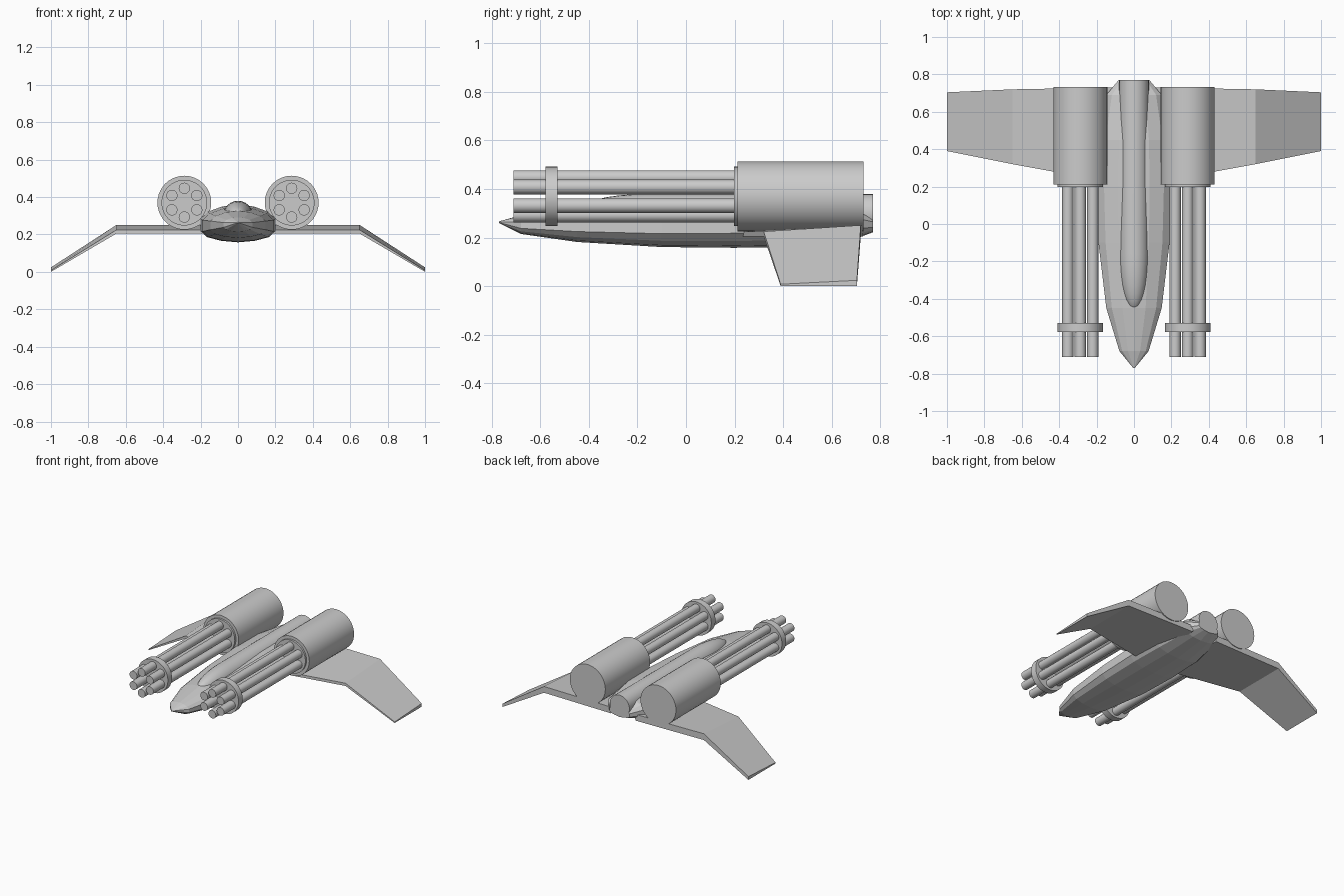
import bpy, bmesh
from math import sin, cos, pi, radians, sqrt

if "Cube" in bpy.data.objects:
    bpy.data.objects.remove(bpy.data.objects["Cube"])


def loft(name, rings, smooth=False):
    """Skin a list of equal-length closed rings and cap both ends."""
    bm = bmesh.new()
    rows = [[bm.verts.new(p) for p in r] for r in rings]
    n = len(rows[0])
    for a, b in zip(rows, rows[1:]):
        for i in range(n):
            j = (i + 1) % n
            bm.faces.new((a[i], a[j], b[j], b[i]))
    bm.faces.new(rows[0])
    bm.faces.new(rows[-1])
    bmesh.ops.remove_doubles(bm, verts=bm.verts, dist=1e-5)
    bmesh.ops.recalc_face_normals(bm, faces=bm.faces)
    mesh = bpy.data.meshes.new(name)
    bm.to_mesh(mesh)
    bm.free()
    ob = bpy.data.objects.new(name, mesh)
    bpy.context.collection.objects.link(ob)
    if smooth:
        bpy.ops.object.select_all(action='DESELECT')
        ob.select_set(True)
        bpy.context.view_layer.objects.active = ob
        bpy.ops.object.shade_smooth_by_angle(angle=radians(35))
    return ob


def circle(x, y, z, r, n):
    return [(x + r * cos(2 * pi * i / n), y, z + r * sin(2 * pi * i / n)) for i in range(n)]


def rod(name, x, z, r, y0, y1, n=32):
    """Cylinder running along y."""
    return loft(name, [circle(x, y0, z, r, n), circle(x, y1, z, r, n)], True)


# Fuselage: faceted section (x fraction, height fraction) swept through stations
half = [(0, 0), (0.45, 0.04), (0.83, 0.14), (1, 0.30), (1, 0.63), (0.80, 0.82), (0.42, 0.96), (0, 1)]
section = half + [(-x, t) for x, t in half[-2:0:-1]]
stations = [  # y, half width, bottom, top
    (-0.77, 0.004, 0.260, 0.267),
    (-0.68, 0.078, 0.215, 0.292),
    (-0.45, 0.148, 0.182, 0.325),
    (-0.10, 0.190, 0.161, 0.345),
    (0.20, 0.200, 0.158, 0.358),
    (0.45, 0.190, 0.162, 0.358),
    (0.69, 0.148, 0.192, 0.335),
    (0.77, 0.082, 0.222, 0.290),
]
loft("fuselage", [[(w * x, y, b + (t - b) * h) for x, h in section] for y, w, b, t in stations])

# Canopy spine: tube with a rounded front, running to the tail exhaust
spine = []
for k in range(9):
    u = k / 8
    spine.append(circle(0, -0.46 + 0.30 * (1 - cos(u * pi / 2)), 0.30, max(0.002, 0.08 * sin(u * pi / 2)), 24))
spine.append(circle(0, 0.77, 0.30, 0.08, 24))
loft("canopy_spine", spine, True)

for side, s in (("left", -1), ("right", 1)):
    # Rotary cannon: housing, base plate, six barrels and a collar
    cx, cz = s * 0.287, 0.370
    rod(side + "_cannon_housing", cx, cz, 0.144, 0.212, 0.732, 40)
    rod(side + "_cannon_base", cx, cz, 0.122, 0.198, 0.22, 40)
    rod(side + "_cannon_collar", cx, cz, 0.122, -0.578, -0.53, 40)
    for i in range(6):
        a = pi / 2 + i * pi / 3
        rod(f"{side}_barrel_{i + 1}", cx + 0.077 * cos(a), cz + 0.077 * sin(a), 0.030, -0.71, 0.21, 20)

    # Wing: wedge section (thin at the front), level then drooping
    wing = []
    for x, y0, y1, z in ((0.10, 0.22, 0.73, 0.205), (0.65, 0.32, 0.72, 0.205), (1.0, 0.39, 0.704, 0.0)):
        thin, thick = (0.02, 0.046) if x < 0.9 else (0.008, 0.024)
        wing.append([(s * x, y0, z), (s * x, y1, z), (s * x, y1, z + thick), (s * x, y0, z + thin)])
    loft(side + "_wing", wing)
